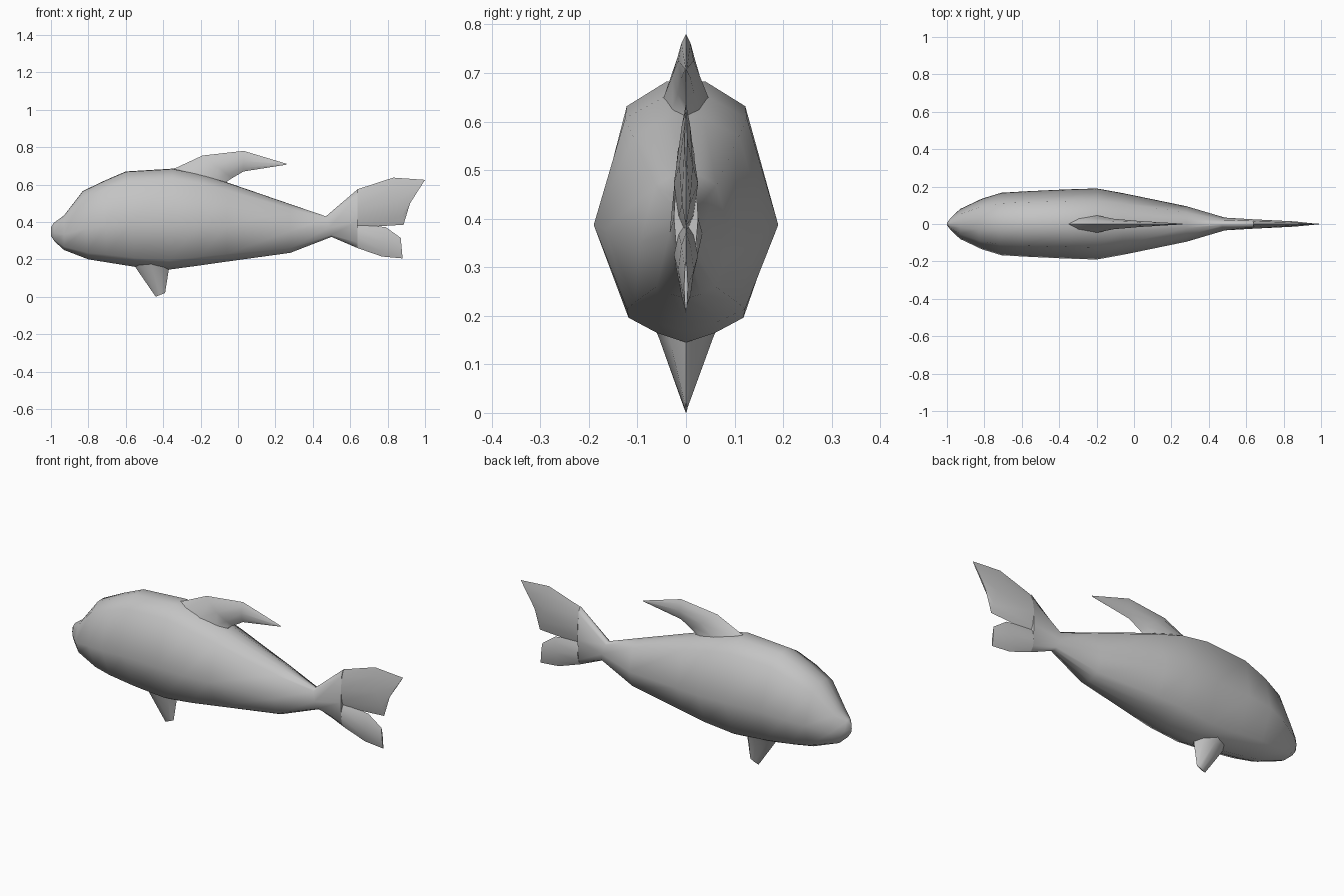
import bpy
import bmesh
import math

cube = bpy.data.objects.get("Cube")
if cube:
    bpy.data.objects.remove(cube, do_unlink=True)

# Single flat colour
grey = bpy.data.materials.new("plain grey")
COLOUR = (0.55, 0.55, 0.55, 1.0)
grey.diffuse_color = COLOUR
grey.use_nodes = True
bsdf = grey.node_tree.nodes["Principled BSDF"]
bsdf.inputs["Base Color"].default_value = COLOUR
bsdf.inputs["Roughness"].default_value = 0.6

# Half cross-sections: (share of half width, position from -1 end to +1 start)
BODY = [(0, 1), (.22, .99), (.66, .82), (1, 0), (.64, -.79), (.32, -.92), (0, -1)]
FIN = [(0, 1), (.6, .65), (1, 0), (.6, -.65), (0, -1)]


def loft(name, rings, profile, centre=0.5, angle=60):
    """Skin rings given as (start x, start z, end x, end z, half width)."""
    full = profile + [(-a, b) for a, b in reversed(profile[1:-1])]
    bm = bmesh.new()
    loops = []
    for x1, z1, x0, z0, w in rings:
        loop = []
        for a, b in full:
            t = centre + b * ((1 - centre) if b > 0 else centre)
            loop.append(bm.verts.new((x0 + (x1 - x0) * t, a * w, z0 + (z1 - z0) * t)))
        loops.append(loop)
    n = len(full)
    for p, q in zip(loops, loops[1:]):
        for i in range(n):
            j = (i + 1) % n
            bm.faces.new((p[i], p[j], q[j], q[i]))
    bm.faces.new(loops[0])
    bm.faces.new(loops[-1])
    bmesh.ops.recalc_face_normals(bm, faces=bm.faces)
    mesh = bpy.data.meshes.new(name)
    bm.to_mesh(mesh)
    bm.free()
    mesh.materials.append(grey)
    obj = bpy.data.objects.new(name, mesh)
    bpy.context.collection.objects.link(obj)
    bpy.ops.object.select_all(action='DESELECT')
    obj.select_set(True)
    bpy.context.view_layer.objects.active = obj
    bpy.ops.object.shade_smooth_by_angle(angle=math.radians(angle))
    return obj


# Body from snout to the start of the tail fan
loft("body", [
    (-1.0, .37, -1.0, .325, .006),
    (-.985, .395, -.98, .295, .03),
    (-.93, .435, -.93, .25, .08),
    (-.83, .565, -.80, .20, .135),
    (-.72, .618, -.70, .184, .167),
    (-.60, .67, -.55, .16, .175),
    (-.35, .685, -.37, .145, .185),
    (-.20, .655, -.20, .168, .19),
    (-.06, .612, -.06, .188, .165),
    (.28, .495, .28, .235, .095),
    (.47, .43, .50, .32, .034),
    (.64, .575, .64, .26, .025),
], BODY, centre=0.45)

# Tail lobes
loft("tail_upper_lobe", [
    (.64, .575, .64, .37, .025),
    (.83, .637, .885, .385, .014),
    (1.0, .625, .92, .50, .003),
], FIN)
loft("tail_lower_lobe", [
    (.64, .26, .64, .39, .025),
    (.77, .215, .79, .372, .016),
    (.88, .205, .87, .315, .004),
], FIN)

# Swept-back fin on the back
loft("dorsal_fin", [
    (-.42, .665, -.04, .585, .055),
    (-.33, .69, -.06, .615, .045),
    (-.19, .755, -.03, .635, .028),
    (.03, .78, .03, .67, .016),
    (.26, .711, .258, .706, .002),
], FIN)

# Wedge fin under the belly
loft("belly_fin", [
    (-.59, .20, -.35, .20, .075),
    (-.55, .16, -.37, .145, .055),
    (-.44, .0, -.39, .02, .003),
], FIN)
